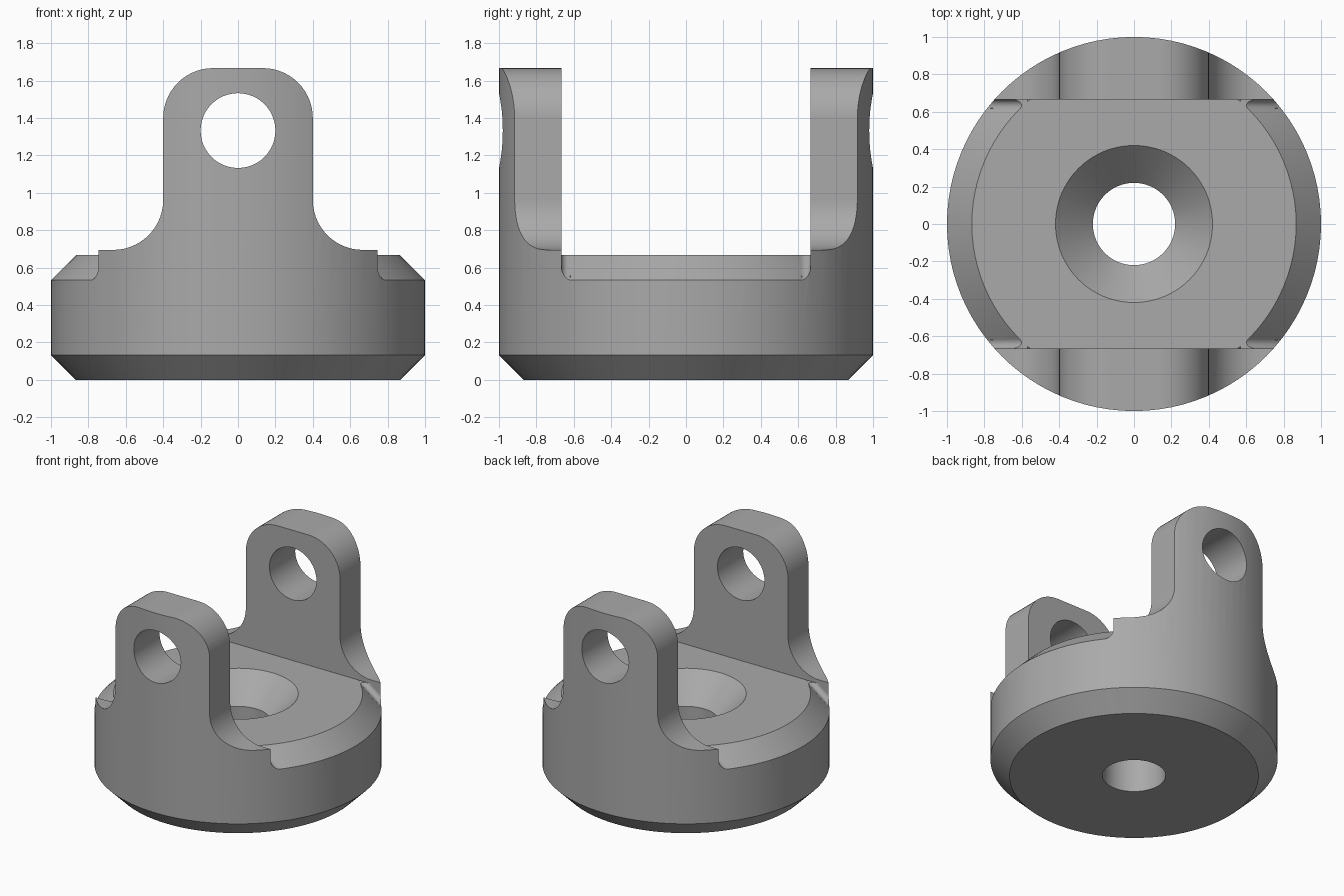
import bpy, bmesh
from math import sin, cos, pi, sqrt, asin
from mathutils import Vector

cube = bpy.data.objects.get("Cube")
if cube:
    bpy.data.objects.remove(cube)

SEG = 96        # sides of the round body
WALL = 2 / 3    # inner face of each lug, and height of the deck
DECK = 2 / 3


def add_object(name, bm):
    bmesh.ops.remove_doubles(bm, verts=bm.verts, dist=1e-5)
    bmesh.ops.recalc_face_normals(bm, faces=bm.faces)
    mesh = bpy.data.meshes.new(name)
    bm.to_mesh(mesh)
    bm.free()
    ob = bpy.data.objects.new(name, mesh)
    bpy.context.collection.objects.link(ob)
    return ob


def bridge(bm, loops, closed):
    """Skin a row of equal point loops, capping the ends if not closed."""
    rows = [[bm.verts.new(p) for p in loop] for loop in loops]
    n = len(rows[0])
    for a, b in zip(rows, rows[1:] + rows[:1] if closed else rows[1:]):
        for i in range(n):
            j = (i + 1) % n
            bm.faces.new((a[i], a[j], b[j], b[i]))
    if not closed:
        bm.faces.new(rows[0])
        bm.faces.new(rows[-1])


def lathe(name, profile, seg=SEG):
    """Turn an open (radius, z) profile and cap both ends."""
    bm = bmesh.new()
    loops = [[(r * cos(2 * pi * i / seg), r * sin(2 * pi * i / seg), z)
              for i in range(seg)] for r, z in profile]
    bridge(bm, loops, False)
    return add_object(name, bm)


def extrude_y(name, outline, y0, y1):
    bm = bmesh.new()
    bridge(bm, [[(x, y, z) for x, z in outline] for y in (y0, y1)], False)
    return add_object(name, bm)


def arc(cx, cz, r, a0, a1, n=14):
    return [(cx + r * cos(a0 + (a1 - a0) * i / n), cz + r * sin(a0 + (a1 - a0) * i / n))
            for i in range(n + 1)]


def boolean(ob, tool, operation):
    mod = ob.modifiers.new("cut", 'BOOLEAN')
    mod.operation, mod.solver, mod.object = operation, 'EXACT', tool
    bpy.context.view_layer.objects.active = ob
    bpy.ops.object.modifier_apply(modifier=mod.name)
    bpy.data.objects.remove(tool)


def corner_fillet(sx, sy, r=0.033):
    """Small round running along the corner of a lug wall and the rim chamfer."""
    bm = bmesh.new()
    loops = []
    for k in range(13):
        rho = 0.86 + 0.22 * k / 12
        yc = WALL - r
        c = Vector((sqrt(rho * rho - yc * yc), yc, DECK + 0.867 - rho + r * sqrt(2)))
        n0 = Vector((0, 1, 0))
        n1 = -Vector((c.x / rho, c.y / rho, 1)).normalized()
        loop = [c + r * n0.slerp(n1, i / 8) for i in range(9)]
        loop += [loop[-1] + n1 * 0.03, Vector((c.x, WALL + 0.03, c.z - 0.12)),
                 loop[0] + n0 * 0.03]
        loops.append([(sx * p.x, sy * p.y, p.z) for p in loop])
    bridge(bm, loops, False)
    piece = add_object("corner_fillet", bm)
    limit = extrude_y("limit", [(-2, 0), (2, 0), (2, DECK), (-2, DECK)], -2, 2)
    boolean(piece, limit, 'INTERSECT')
    return piece


# Turned blank with the lower chamfer
body = lathe("clevis_body", [(0.867, 0), (1, 0.133), (1, 1.667)])

# Channel between the lugs, with the rim chamfer and its corner rounds
channel = lathe("channel", [(0.867, DECK), (1.2, DECK - 0.333), (1.2, 2)])
boolean(channel, extrude_y("slab", [(-2, 0), (2, 0), (2, 3), (-2, 3)], -WALL, WALL),
        'INTERSECT')
for sx in (-1, 1):
    for sy in (-1, 1):
        boolean(channel, corner_fillet(sx, sy), 'DIFFERENCE')
boolean(body, channel, 'DIFFERENCE')

# Lug outline: foot fillet, straight side and rounded top corner
R = 0.267
side = ([(1.3, 0.695)] + arc(0.4 + R, 0.695 + R, R, -pi / 2, -pi)
        + arc(0.4 - R, 1.667 - R, R, 0, pi / 2) + [(0.4 - R, 1.9), (1.3, 1.9)])
for s in (-1, 1):
    boolean(body, extrude_y("lug_outline", [(s * x, z) for x, z in side], -1.3, 1.3),
            'DIFFERENCE')

# Cross pin hole and countersunk centre hole
boolean(body, extrude_y("pin_hole", arc(0, 1.333, 0.2, 0, 2 * pi, 48)[:-1], -1.3, 1.3),
        'DIFFERENCE')
boolean(body, lathe("centre_hole", [(0.22, -0.2), (0.22, 0.467), (0.42, DECK), (0.42, 0.9)], 64),
        'DIFFERENCE')

# Material and shading
grey = bpy.data.materials.new("machined_grey")
grey.use_nodes = True
colour = (0.4, 0.4, 0.4, 1)
grey.diffuse_color = colour
grey.node_tree.nodes["Principled BSDF"].inputs["Base Color"].default_value = colour
body.data.materials.clear()
body.data.materials.append(grey)
for p in body.data.polygons:
    p.material_index = 0
bpy.ops.object.select_all(action='DESELECT')
body.select_set(True)
bpy.context.view_layer.objects.active = body
bpy.ops.object.shade_smooth_by_angle(angle=pi / 7)
normals = body.modifiers.new("even_shading", 'WEIGHTED_NORMAL')
normals.keep_sharp = True
